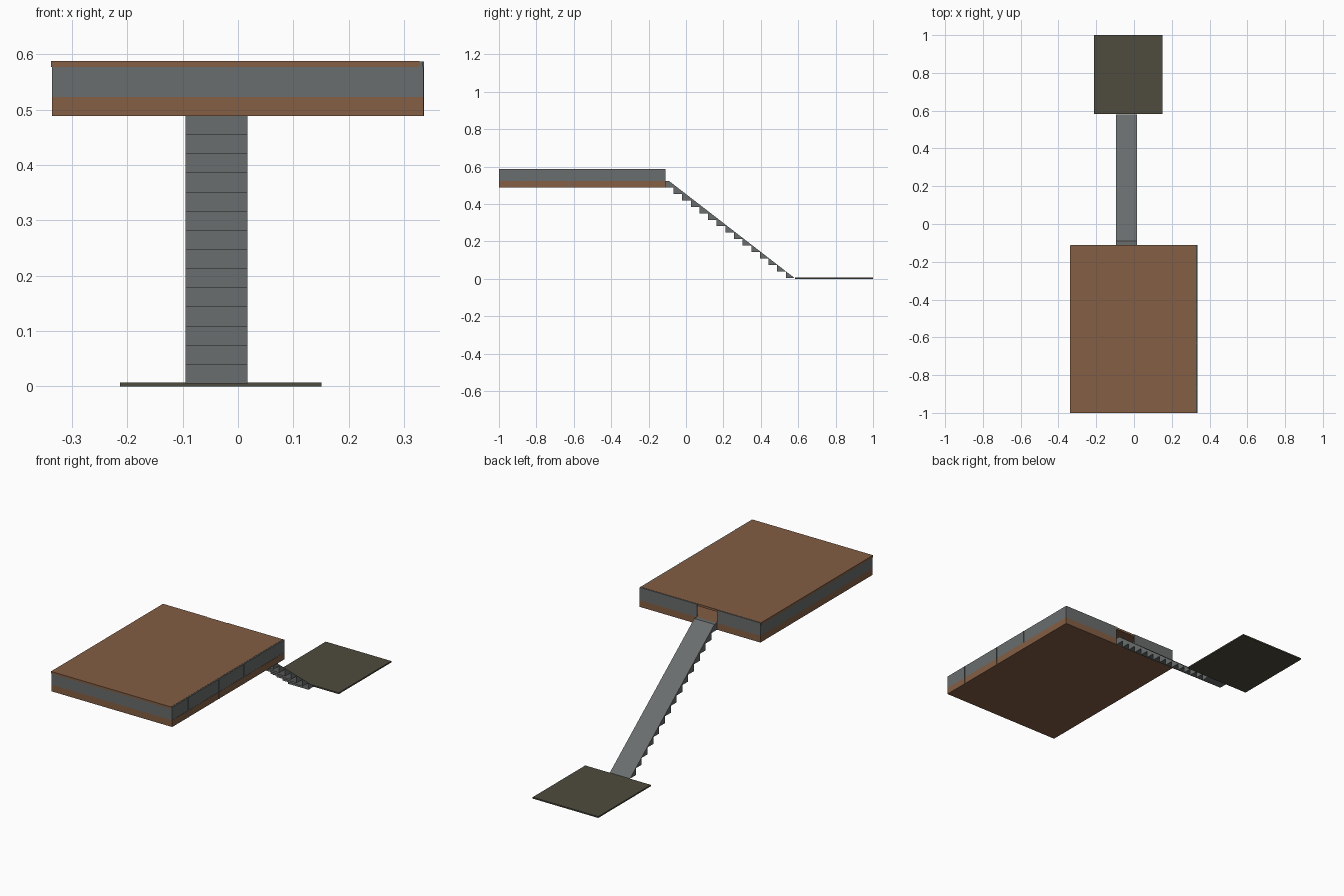
import bpy, bmesh

if "Cube" in bpy.data.objects:
    bpy.data.objects.remove(bpy.data.objects["Cube"])


def material(name, rgb):
    m = bpy.data.materials.new(name)
    m.diffuse_color = (*rgb, 1)
    m.use_nodes = True
    m.node_tree.nodes["Principled BSDF"].inputs["Base Color"].default_value = m.diffuse_color
    return m


BROWN = material("rust brown", (0.23, 0.112, 0.058))
GREY = material("steel grey", (0.142, 0.153, 0.153))
OLIVE = material("dark olive", (0.077, 0.070, 0.048))


def extrude_x(name, profile, x0, x1, mat):
    """Extrude a (y, z) outline from x0 to x1."""
    bm = bmesh.new()
    face = bm.faces.new([bm.verts.new((x0, y, z)) for y, z in profile])
    ext = bmesh.ops.extrude_face_region(bm, geom=[face])
    verts = [v for v in ext["geom"] if isinstance(v, bmesh.types.BMVert)]
    bmesh.ops.translate(bm, verts=verts, vec=(x1 - x0, 0, 0))
    bmesh.ops.recalc_face_normals(bm, faces=bm.faces)
    me = bpy.data.meshes.new(name)
    bm.to_mesh(me)
    bm.free()
    me.materials.append(mat)
    ob = bpy.data.objects.new(name, me)
    bpy.context.collection.objects.link(ob)
    return ob


def box(name, x, y, z, mat):
    outline = [(y[0], z[0]), (y[1], z[0]), (y[1], z[1]), (y[0], z[1])]
    return extrude_x(name, outline, x[0], x[1], mat)


# Main levels and outline
BASE, FLOOR, CEIL, TOP = 0.489, 0.523, 0.577, 0.588
FRONT, BACK = -1.0, -0.11
LEFT, RIGHT = -0.336, 0.335
DOOR = (-0.095, 0.017)
T = 0.007

# Floor and roof slabs
box("floor_slab", (LEFT, RIGHT), (FRONT, BACK), (BASE, FLOOR), BROWN)
box("roof_slab", (LEFT - 0.002, 0.328), (FRONT, BACK - 0.004), (CEIL, TOP), BROWN)

# Thin walls around a hollow room, with a doorway at the back
wall = (FLOOR, CEIL)
box("front_wall", (LEFT, RIGHT), (FRONT, FRONT + T), wall, GREY)
box("left_wall", (LEFT, LEFT + T), (FRONT + T, BACK - T), wall, GREY)
box("back_wall_left", (LEFT, DOOR[0]), (BACK - T, BACK), wall, GREY)
box("back_wall_right", (DOOR[1], RIGHT), (BACK - T, BACK), wall, GREY)
box("back_parapet", (DOOR[1], 0.333), (BACK - 0.004, BACK), (CEIL, TOP - 0.001), GREY)
box("back_parapet_left", (LEFT, DOOR[0]), (BACK - 0.004, BACK), (CEIL, TOP - 0.001), GREY)

# Right wall panels rise past the roof edge, with narrow joint strips
seams = [FRONT, -0.87, -0.63, -0.43, BACK]
for i in range(4):
    box(f"right_wall_panel_{i + 1}", (0.328, 0.334), (seams[i], seams[i + 1]),
        (FLOOR, TOP - 0.001), GREY)
for i, y in enumerate(seams[1:-1]):
    box(f"right_wall_joint_{i + 1}", (0.333, 0.3365), (y - 0.0015, y + 0.0015),
        (BASE, TOP - 0.001), GREY)

# Ramp with a smooth top and a stepped underside
STEPS = 14
y, z = -0.067, BASE
rise, run = (BASE - 0.005) / STEPS, (0.58 - y) / STEPS
outline = [(BACK, FLOOR), (BACK, BASE), (y, z)]
for _ in range(STEPS):
    z -= rise
    outline.append((y, z))
    y += run
    outline.append((y, z))
outline.append((-0.09, FLOOR))
extrude_x("stair_ramp", outline, DOOR[0], DOOR[1], GREY)

# Ground pad at the foot of the ramp
box("ground_pad", (-0.213, 0.151), (0.583, 1.0), (0, 0.007), OLIVE)
